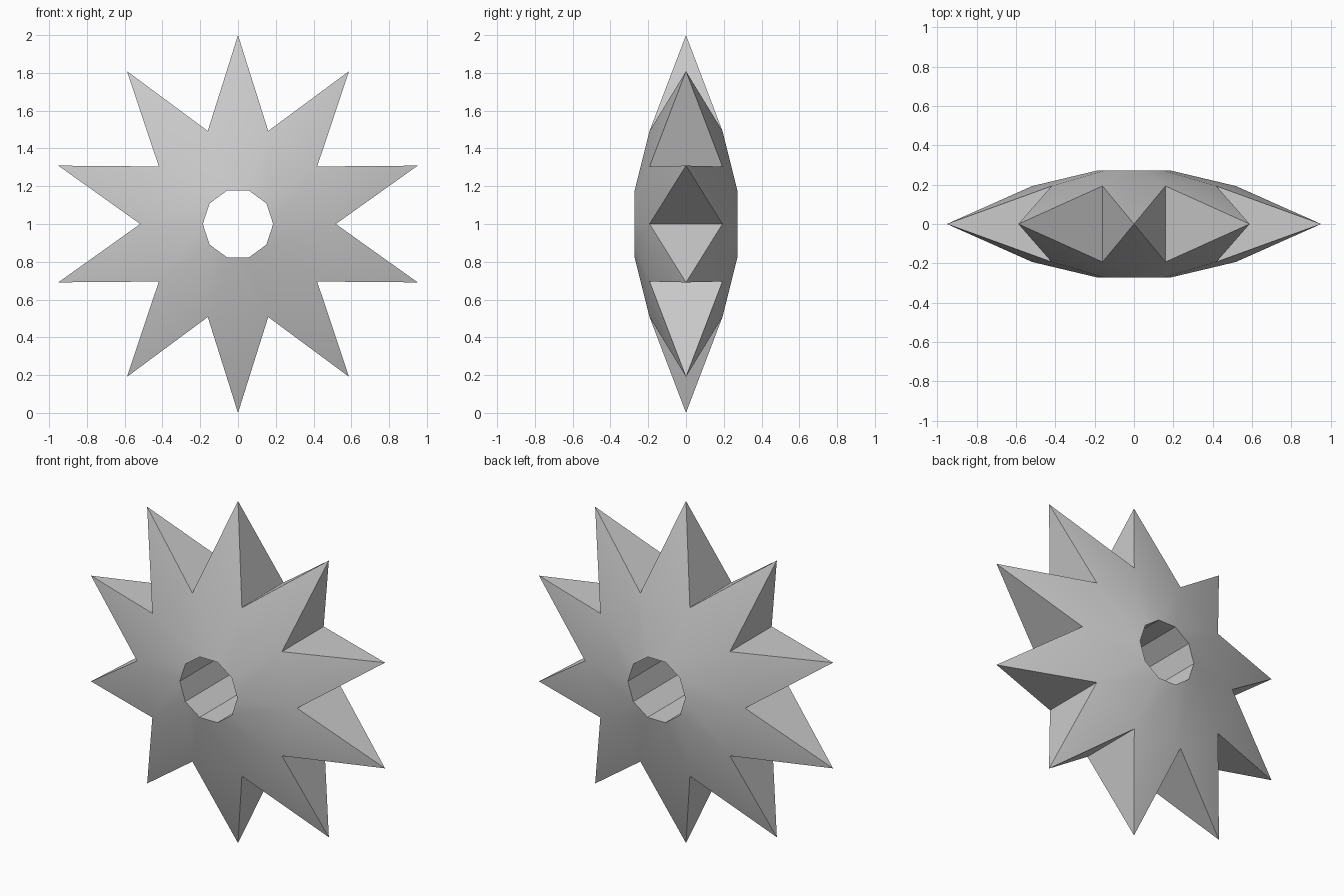
import bpy, bmesh, math

if "Cube" in bpy.data.objects:
    bpy.data.objects.remove(bpy.data.objects["Cube"])

N = 10
STEP = 2 * math.pi / N
CENTRE_Z = 1.0
TIP_R = 1.0
VALLEY_R, VALLEY_Y = 0.518, 0.193
HOLE_R, HOLE_Y = 0.186, 0.272

bm = bmesh.new()


def ring(radius, y, offset=0.0):
    return [bm.verts.new((radius * math.cos((k + offset) * STEP), y,
                          CENTRE_Z + radius * math.sin((k + offset) * STEP)))
            for k in range(N)]


# rings: spike tips in the mid plane, valleys and hole rims on both sides
tips = ring(TIP_R, 0, 0.5)
valleys = [ring(VALLEY_R, s * VALLEY_Y) for s in (-1, 1)]
holes = [ring(HOLE_R, s * HOLE_Y) for s in (-1, 1)]

for k in range(N):
    n = (k + 1) % N
    # front and back of each spike
    for v, h in zip(valleys, holes):
        bm.faces.new((h[k], h[n], v[n], v[k]))
        bm.faces.new((v[k], v[n], tips[k]))
    # flanks of each spike
    bm.faces.new((valleys[0][k], valleys[1][k], tips[k]))
    bm.faces.new((valleys[0][n], valleys[1][n], tips[k]))
    # wall of the centre hole
    bm.faces.new((holes[0][k], holes[0][n], holes[1][n], holes[1][k]))

bmesh.ops.recalc_face_normals(bm, faces=bm.faces)
mesh = bpy.data.meshes.new("spiked_star")
bm.to_mesh(mesh)
bm.free()
star = bpy.data.objects.new("spiked_star", mesh)
bpy.context.collection.objects.link(star)

# smooth the shallow creases, keep spikes and hole crisp
bpy.context.view_layer.objects.active = star
star.select_set(True)
bpy.ops.object.shade_smooth_by_angle(angle=math.radians(30))
